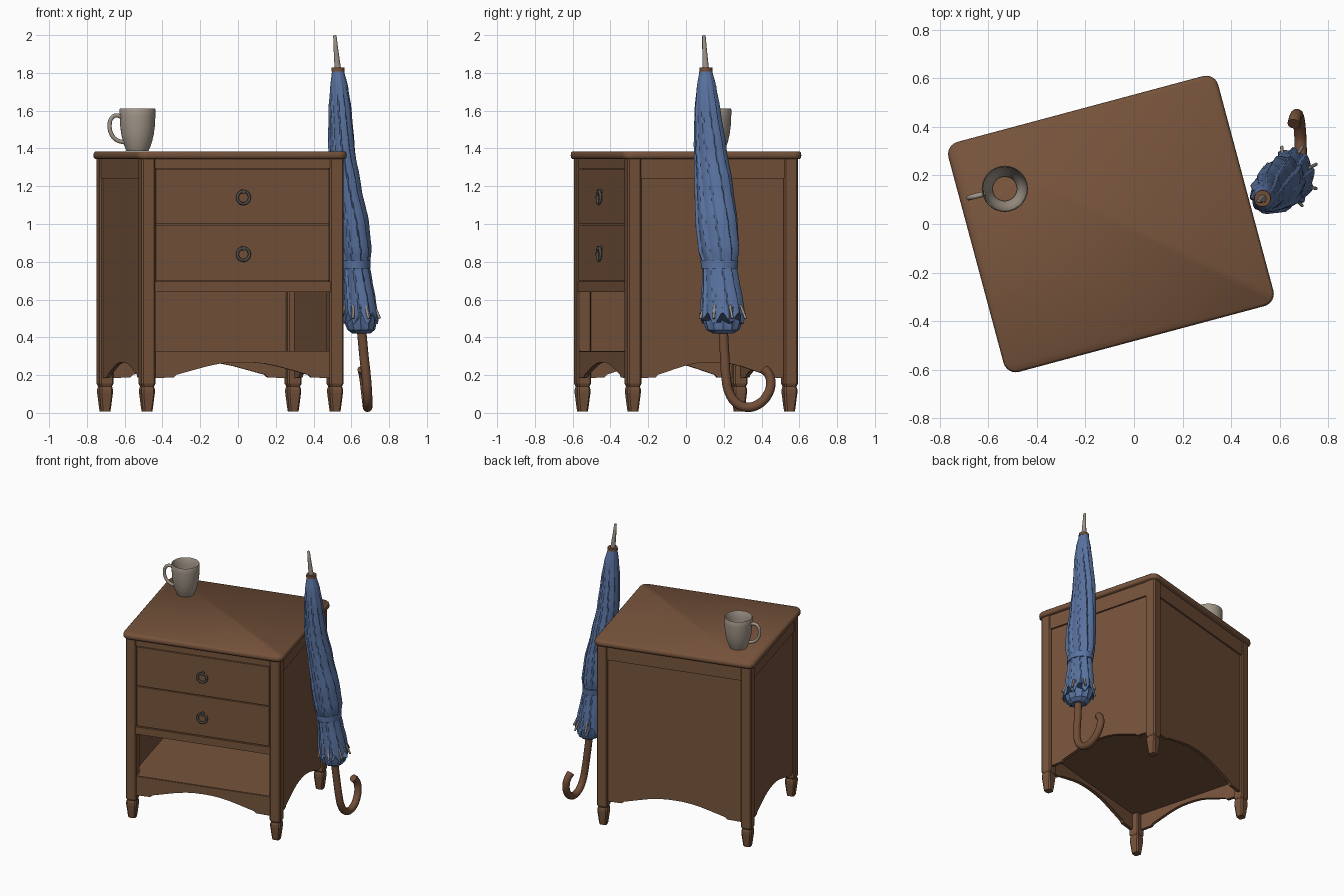
import bpy, bmesh, math
from mathutils import Matrix, Vector

if "Cube" in bpy.data.objects:
    bpy.data.objects.remove(bpy.data.objects["Cube"])

def mat(name, c):
    m = bpy.data.materials.new(name)
    m.diffuse_color = (*c, 1)
    m.use_nodes = True
    m.node_tree.nodes["Principled BSDF"].inputs["Base Color"].default_value = m.diffuse_color
    return m

WOOD = mat("brown wood", (.180, .086, .044))
CANE = mat("handle wood", (.165, .075, .038))
BLUE = mat("blue cloth", (.100, .170, .350))
CLAY = mat("beige ceramic", (.360, .305, .250))
STEEL = mat("grey metal", (.330, .285, .245))
IRON = mat("dark iron", (.075, .070, .064))

# the cabinet and everything on it is turned 15 degrees
TURN = Matrix.Translation((-.095, 0, 0)) @ Matrix.Rotation(math.radians(15), 4, 'Z')
ID = Matrix.Identity(4)

def finish(name, bm, m, M=ID, smooth=None, bevel=0):
    bmesh.ops.recalc_face_normals(bm, faces=bm.faces)
    me = bpy.data.meshes.new(name)
    bm.to_mesh(me)
    bm.free()
    ob = bpy.data.objects.new(name, me)
    bpy.context.collection.objects.link(ob)
    me.materials.append(m)
    ob.matrix_world = M
    if bevel:
        b = ob.modifiers.new("bevel", 'BEVEL')
        b.width, b.segments, b.limit_method = bevel, 2, 'ANGLE'
    if smooth:
        bpy.ops.object.select_all(action='DESELECT')
        ob.select_set(True)
        bpy.context.view_layer.objects.active = ob
        bpy.ops.object.shade_smooth_by_angle(angle=math.radians(smooth))
    return ob

def box(name, x0, x1, y0, y1, z0, z1, m=WOOD, bevel=0):
    bm = bmesh.new()
    bmesh.ops.create_cube(bm, size=1)
    for v in bm.verts:
        v.co = ((x0 + x1) / 2 + v.co.x * (x1 - x0), (y0 + y1) / 2 + v.co.y * (y1 - y0),
                (z0 + z1) / 2 + v.co.z * (z1 - z0))
    return finish(name, bm, m, TURN, bevel=bevel)

def loft(name, rings, m, M=ID, smooth=None, wrap=False):
    bm = bmesh.new()
    vs = [[bm.verts.new(p) for p in r] for r in rings]
    n = len(vs[0])
    for k in range(len(vs) - (0 if wrap else 1)):
        a, b = vs[k], vs[(k + 1) % len(vs)]
        for i in range(n):
            bm.faces.new((a[i], a[(i + 1) % n], b[(i + 1) % n], b[i]))
    if not wrap:
        bm.faces.new(vs[0])
        bm.faces.new(vs[-1])
    return finish(name, bm, m, M, smooth)

def circle(cx, cy, z, rx, ry=None, n=40):
    return [(cx + rx * math.cos(2 * math.pi * i / n),
             cy + (ry or rx) * math.sin(2 * math.pi * i / n), z) for i in range(n)]

def tube(name, pts, r, m, M=ID, radii=None):
    cu = bpy.data.curves.new(name, 'CURVE')
    cu.dimensions = '3D'
    cu.bevel_depth, cu.bevel_resolution, cu.resolution_u, cu.use_fill_caps = r, 5, 8, True
    sp = cu.splines.new('BEZIER')
    sp.bezier_points.add(len(pts) - 1)
    for i, (bp, p) in enumerate(zip(sp.bezier_points, pts)):
        bp.co = p
        bp.handle_left_type = bp.handle_right_type = 'AUTO'
        bp.radius = radii[i] if radii else 1
    cu.materials.append(m)
    ob = bpy.data.objects.new(name, cu)
    bpy.context.collection.objects.link(ob)
    ob.matrix_world = M
    return ob

W, D, S = .554, .4675, .077          # half width and depth over the legs, leg size

# table top with rounded corners and eased edges
def rounded(hx, hy, r, z):
    pts = []
    for k, (sx, sy) in enumerate(((1, 1), (-1, 1), (-1, -1), (1, -1))):
        for j in range(7):
            a = math.pi / 2 * (k + j / 6)
            pts.append((sx * (hx - r) + r * math.cos(a), sy * (hy - r) + r * math.sin(a), z))
    return pts

loft("table_top", [rounded(.575 - d, .49 - d, .052 - d, z) for d, z in
     ((.008, 1.345), (.001, 1.352), (0, 1.365), (.003, 1.378), (.01, 1.385))], WOOD, TURN, 50)

# four legs with shaped feet
for sx, nx in ((-1, "left"), (1, "right")):
    for sy, ny in ((-1, "front"), (1, "back")):
        rings = []
        for z, h in ((.008, .025), (.03, .028), (.105, .036), (.125, .036), (.14, .032),
                     (.155, .0385), (1.346, .0385)):
            c = h - .009
            cx, cy = sx * (W - S / 2), sy * (D - S / 2)
            rings.append([(cx + x, cy + y, z) for x, y in
                          ((h, -c), (h, c), (c, h), (-c, h), (-h, c), (-h, -c), (-c, -h), (c, -h))])
        loft(f"{ny}_{nx}_leg", rings, WOOD, TURN)

# panels with an arched lower edge
ARCH = ((0, .268), (.12, .267), (.25, .261), (.4, .247), (.55, .228), (.68, .211),
        (.75, .202), (.785, .187), (1, .185))

def arched(name, half, ztop, thick, M):
    prof = [(-u * half, z) for u, z in reversed(ARCH)] + [(u * half, z) for u, z in ARCH[1:]]
    prof += [(half, ztop), (-half, ztop)]
    loft(name, [[(x, y, z) for x, z in prof] for y in (0, thick)], WOOD, TURN @ M)

def facing(angle, x, y):
    return Matrix.Translation((x, y, 0)) @ Matrix.Rotation(math.radians(angle), 4, 'Z')

ix, iy = W - S + .005, D - S + .005
arched("front_apron", ix, .325, .025, facing(0, 0, -D + .008))
arched("back_panel", ix, 1.345, .022, facing(180, 0, D - .018))
arched("right_panel", iy, 1.345, .022, facing(90, W - .018, 0))
arched("left_panel", iy, 1.345, .022, facing(-90, -W + .018, 0))

# top rails on sides, back and front
for s, n in ((-1, "left"), (1, "right")):
    a, b = sorted((s * (W - .03), s * (W - .006)))
    box(n + "_top_rail", a, b, -iy, iy, 1.24, 1.345)
box("back_top_rail", -ix, ix, D - .03, D - .006, 1.24, 1.345)
box("front_top_rail", -ix, ix, -D + .006, -D + .03, 1.293, 1.345)
box("drawer_rail", -ix, ix, -D + .004, -D + .03, .64, .695)

# shelf, ceiling of the open bay, drawers
box("shelf_board", -W + .03, W - .03, -D + .012, D - .03, .30, .328)
box("bay_ceiling", -W + .03, W - .03, -D + .02, D - .03, .645, .665)
for n, z0, z1, zr in (("lower", .701, .994, .84), ("upper", 1.0, 1.288, 1.14)):
    box(n + "_drawer", -W + S + .003, W - S - .003, -D + .006, -D + .03, z0, z1, bevel=.002)
    # ring pull
    ring = [[(math.cos(a) * (.033 + .008 * math.cos(b)), -.478 + .008 * math.sin(b),
              zr + math.sin(a) * (.033 + .008 * math.cos(b)))
             for b in (2 * math.pi * j / 10 for j in range(10))]
            for a in (2 * math.pi * i / 36 for i in range(36))]
    loft(n + "_drawer_ring", ring, IRON, TURN, 60, wrap=True)
    tube(n + "_ring_stud", [(0, -.455, zr + .032), (0, -.485, zr + .032)], .012, IRON, TURN)
box("drawer_gap_backing", -W + S, W - S, -D + .03, -D + .04, .69, 1.30)

# mug: thin wall, open cup, with a loop handle
MX, MY = -.532, .145
prof = ((.050, 1.386), (.058, 1.386), (.066, 1.405), (.077, 1.435), (.086, 1.475), (.092, 1.52),
        (.0945, 1.57), (.095, 1.606), (.0925, 1.611), (.089, 1.606), (.087, 1.55), (.081, 1.48),
        (.068, 1.43), (.050, 1.40))
loft("mug", [circle(MX, MY, z, r, n=48) for r, z in prof], CLAY, ID, 60, wrap=True)
HM = Matrix.Translation((MX, MY, 0)) @ Matrix.Rotation(math.radians(194), 4, 'Z')
tube("mug_handle", [(.086, 0, 1.565), (.115, 0, 1.575), (.142, 0, 1.56), (.152, 0, 1.52),
                    (.142, 0, 1.475), (.115, 0, 1.445), (.074, 0, 1.432)], .011, CLAY, HM)

# umbrella canopy: height, centre x/y, radius x/y
SEC = ((1.82, .529, .105, .030, .032), (1.72, .536, .109, .047, .053), (1.6, .540, .114, .061, .069),
       (1.4, .548, .128, .071, .085), (1.2, .575, .147, .077, .100), (1.0, .603, .162, .090, .112),
       (.86, .617, .173, .088, .110), (.78, .622, .178, .074, .090), (.70, .630, .184, .080, .098),
       (.60, .640, .190, .089, .110), (.50, .648, .194, .096, .120))

def section(z):
    for a, b in zip(SEC, SEC[1:]):
        if z >= b[0] - 1e-6:
            t = (a[0] - z) / (a[0] - b[0])
            t = t * .5 + .5 * t * t * (3 - 2 * t)
            return [p + (q - p) * t for p, q in zip(a[1:], b[1:])]
    return SEC[-1][1:]

rings, N = [], 120
for k in range(45):
    z = 1.82 - 1.32 * k / 44
    cx, cy, rx, ry = section(z)
    amp = .16 * min(1, (1.86 - z) / .25)
    ring = []
    for i in range(N):
        t = 2 * math.pi * i / N
        f = (t * 10 / (2 * math.pi) - 6 * (1.82 - z) * .18) % 1
        s = 1.03 - amp * (1 - f if f > .2 else 4 * f)          # overlapping folds
        dz = .03 * math.cos(t * 8) if k == 44 else 0           # scalloped hem
        ring.append((cx + rx * s * math.cos(t), cy + ry * s * math.sin(t), z + dz))
    rings.append(ring)
loft("umbrella_canopy", rings, BLUE, ID, 35)
loft("inner_folds", [[(x + (p - x) * (1 + .05 * (-1) ** i), y + (q - y) * (1 + .05 * (-1) ** i), w)
      for i, (p, q, w) in enumerate(circle(x, y, z, rx, ry, 24))] for z, x, y, rx, ry in
     ((.56, .645, .192, .085, .105), (.48, .649, .195, .082, .098), (.44, .652, .195, .070, .084),
      (.42, .653, .197, .045, .05))], BLUE, ID, 30)

# closing strap, rib tips
loft("strap", [circle(.621 + .1 * (.785 - z), .177, z, .079 + d, .097 + d) for z, d in
     ((.765, -.012), (.765, 0), (.808, .003), (.808, -.012))], BLUE, ID, 40, wrap=True)
for i in range(8):
    t = 2 * math.pi * (i + .5) / 8
    c, s = math.cos(t), math.sin(t)
    tube(f"rib_tip_{i + 1}", [(.643 + .085 * c, .192 + .105 * s, .57),
                              (.650 + .108 * c, .196 + .13 * s, .50)], .007, STEEL)

# cap, spike and hooked handle
loft("umbrella_cap", [circle(.529, .105, z, r, n=24) for z, r in ((1.808, .035), (1.828, .034))],
     CANE, ID, 40)
loft("umbrella_spike", [circle(x, y, z, r, n=20) for x, y, z, r in
     ((.528, .104, 1.825, .017), (.518, .098, 1.93, .012), (.513, .095, 1.995, .009),
      (.513, .095, 2.0, .005))], STEEL, ID, 40)
tube("umbrella_handle", [(.652, .196, .46), (.667, .205, .3), (.680, .213, .18), (.685, .228, .11),
                         (.687, .268, .052), (.686, .325, .030), (.683, .385, .047),
                         (.677, .432, .097), (.670, .449, .16), (.663, .435, .208),
                         (.658, .412, .232)], .025, CANE,
     radii=[1, 1, 1, 1, 1, 1, 1, 1, 1, 1, 1.05])
